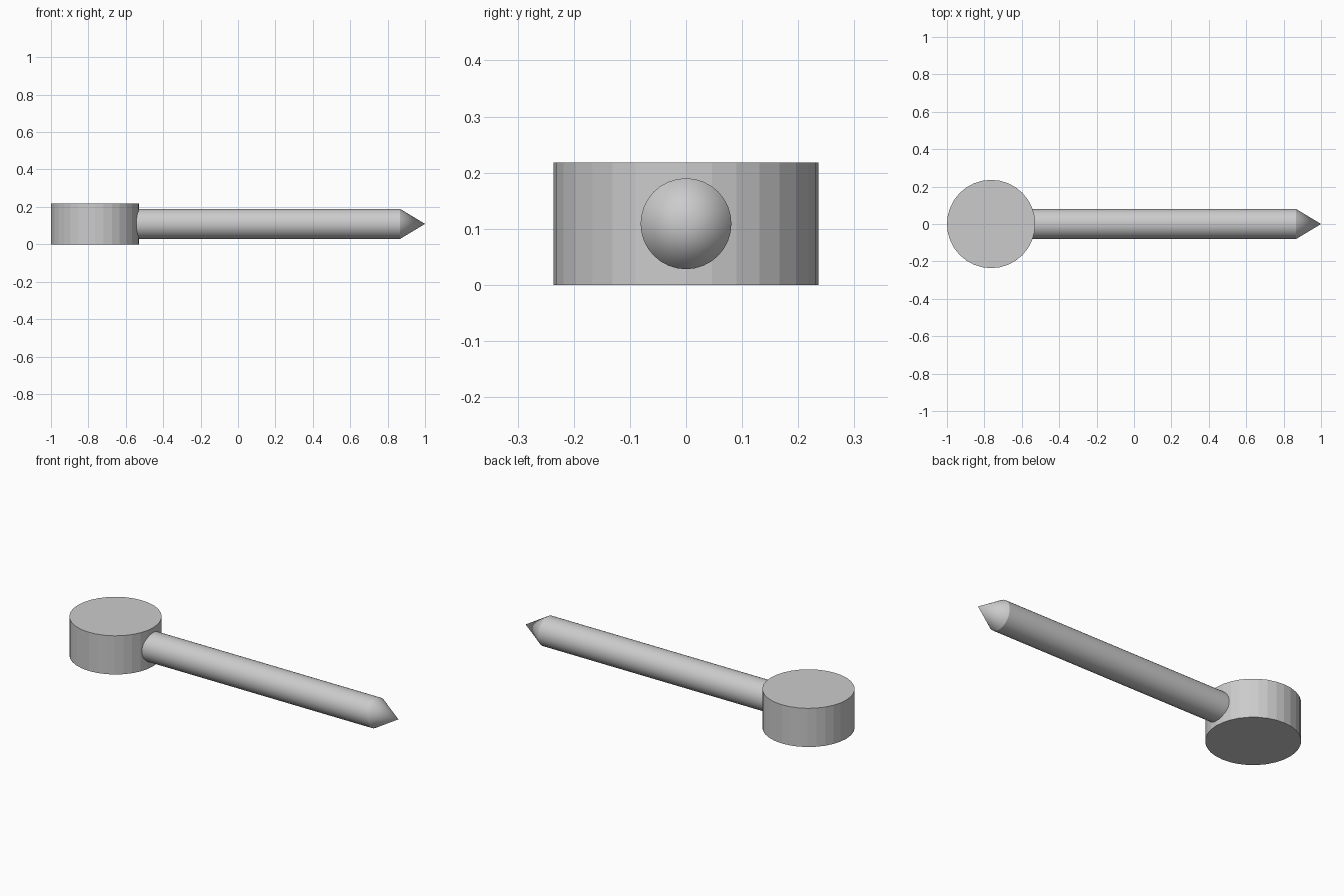
import bpy
from math import pi, radians

if "Cube" in bpy.data.objects:
    bpy.data.objects.remove(bpy.data.objects["Cube"])

HEAD_X, HEAD_R, HEAD_H = -0.764, 0.236, 0.218
SHAFT_R, SHAFT_END, TIP_X = 0.081, 0.865, 1.0
AXIS_Z = HEAD_H / 2


def name_part(name, smooth=False):
    obj = bpy.context.object
    obj.name = obj.data.name = name
    if smooth:
        bpy.ops.object.shade_smooth_by_angle(angle=radians(30))
    return obj


# Head: upright faceted drum
bpy.ops.mesh.primitive_cylinder_add(
    vertices=32, radius=HEAD_R, depth=HEAD_H, location=(HEAD_X, 0, AXIS_Z))
name_part("head")

# Shaft: round rod running out of the head along +x
start = HEAD_X + 0.1
bpy.ops.mesh.primitive_cylinder_add(
    vertices=32, radius=SHAFT_R, depth=SHAFT_END - start,
    location=((start + SHAFT_END) / 2, 0, AXIS_Z), rotation=(0, pi / 2, 0))
name_part("shaft", smooth=True)

# Tip: cone closing the end of the shaft
bpy.ops.mesh.primitive_cone_add(
    vertices=32, radius1=SHAFT_R, radius2=0, depth=TIP_X - SHAFT_END,
    location=((SHAFT_END + TIP_X) / 2, 0, AXIS_Z), rotation=(0, pi / 2, 0))
name_part("tip", smooth=True)
